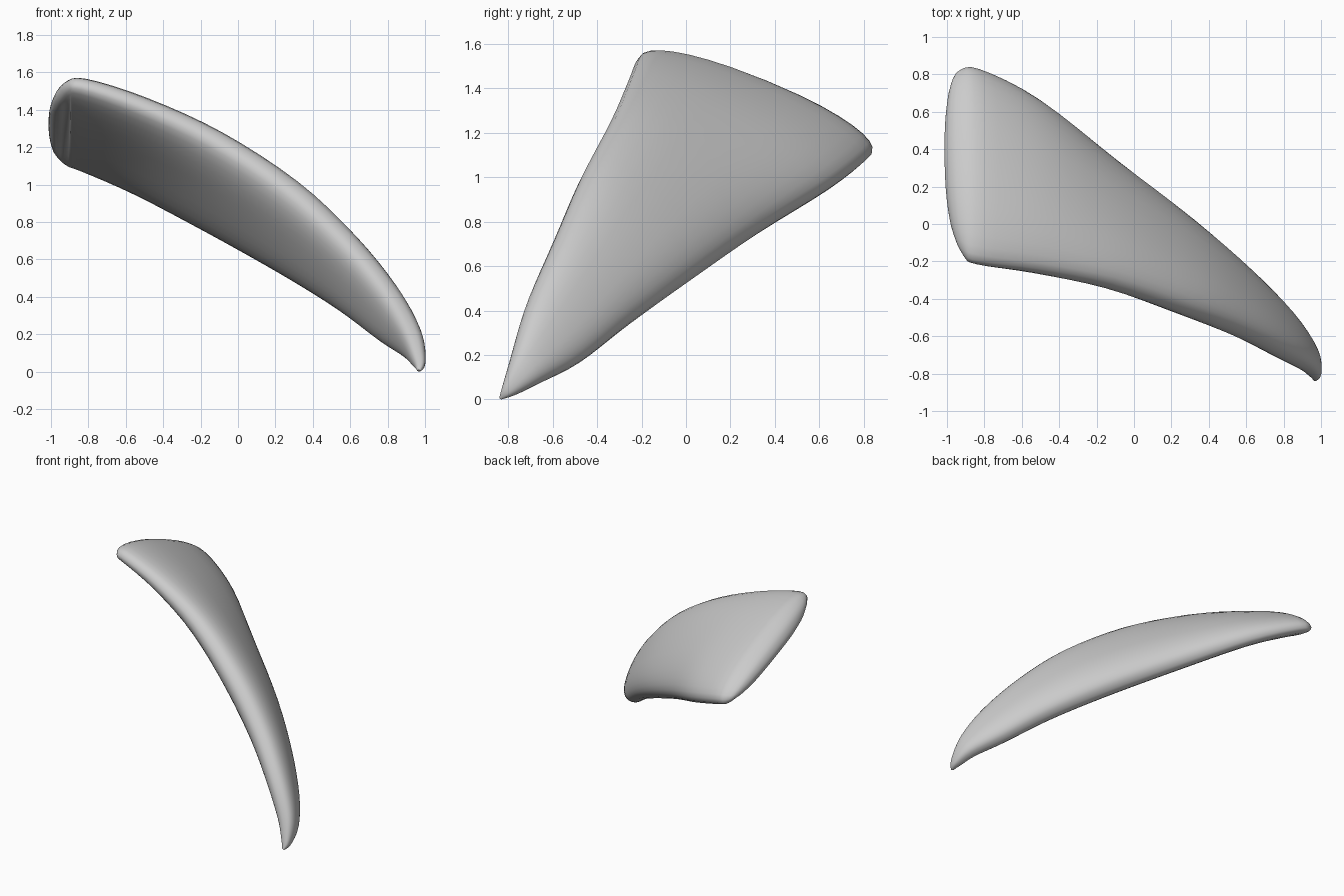
import bpy, bmesh, math
from mathutils import Vector

cube = bpy.data.objects.get("Cube")
if cube:
    bpy.data.objects.remove(cube, do_unlink=True)

# Stations along the blade: front edge point, rear edge point, thickness
STATIONS = [
    ((-.99, .1, 1.4), (-.99, .62, 1.19), .04),
    ((-.97, -.05, 1.47), (-.98, .75, 1.16), .1),
    ((-.92, -.16, 1.55), (-.94, .83, 1.15), .16),
    ((-.82, -.2, 1.57), (-.82, .84, 1.13), .2),
    ((-.5, -.24, 1.47), (-.5, .68, 1), .23),
    ((-.1, -.31, 1.29), (-.1, .36, .79), .25),
    ((.3, -.44, 1.03), (.3, .04, .56), .25),
    ((.6, -.56, .75), (.6, -.23, .36), .22),
    ((.82, -.68, .48), (.82, -.46, .18), .18),
    ((.94, -.76, .26), (.95, -.65, .08), .13),
    ((.98, -.82, .08), (.98, -.77, .02), .07),
    ((.97, -.84, .01), (.97, -.83, 0), .02),
]
STEPS, RING = 4, 32
BOW, SHIFT, OUTER, INNER = .03, .22, .75, .9


def spline(values, i, f):
    """Smooth curve through the station values."""
    last = len(values) - 1
    a, b, c, d = (values[min(max(i + k, 0), last)] for k in (-1, 0, 1, 2))
    return (b * 2 + (c - a) * f + (a * 2 - b * 5 + c * 4 - d) * f ** 2
            + (b * 3 - a - c * 3 + d) * f ** 3) * .5


def soft(v, power):
    """Squarer version of a sine or cosine value."""
    return math.copysign(abs(v) ** power, v)


fronts = [Vector(s[0]) for s in STATIONS]
rears = [Vector(s[1]) for s in STATIONS]
thick = [s[2] for s in STATIONS]
samples = [(i, k / STEPS) for i in range(len(STATIONS) - 1) for k in range(STEPS)]
samples.append((len(STATIONS) - 2, 1))
rows = [tuple(spline(v, i, f) for v in (fronts, rears, thick)) for i, f in samples]
mids = [(p + q) / 2 for p, q, t in rows]

# Loft cross-sections: flatter outer side, rounder inner side
bm = bmesh.new()
rings = []
for n, (p, q, t) in enumerate(rows):
    along = mids[min(n + 2, len(mids) - 1)] - mids[max(n - 2, 0)]
    half = (q - p) / 2
    out = along.cross(half).normalized()
    ring = []
    for k in range(RING):
        a = math.tau * k / RING
        power = OUTER if math.sin(a) > 0 else INNER
        s = soft(math.cos(a), power)
        bow = BOW * min(1, half.length * 2) * (1 - s * s)
        height = t * (soft(math.sin(a), power) / 2 - SHIFT) + bow
        ring.append(bm.verts.new(mids[n] + half * s + out * height))
    rings.append(ring)
for r, s in zip(rings, rings[1:]):
    for k in range(RING):
        j = (k + 1) % RING
        bm.faces.new((r[k], r[j], s[j], s[k]))
bm.faces.new(rings[0])
bm.faces.new(rings[-1])
bmesh.ops.recalc_face_normals(bm, faces=bm.faces)
mesh = bpy.data.meshes.new("curved_blade")
bm.to_mesh(mesh)
bm.free()
blade = bpy.data.objects.new("curved_blade", mesh)
bpy.context.collection.objects.link(blade)

# Plain grey surface
grey = bpy.data.materials.new("light_grey")
grey.use_nodes = True
colour = (.6, .6, .6, 1)
grey.diffuse_color = colour
grey.node_tree.nodes["Principled BSDF"].inputs["Base Color"].default_value = colour
mesh.materials.append(grey)

bpy.ops.object.select_all(action="DESELECT")
blade.select_set(True)
bpy.context.view_layer.objects.active = blade
bpy.ops.object.shade_smooth_by_angle(angle=math.radians(60))
